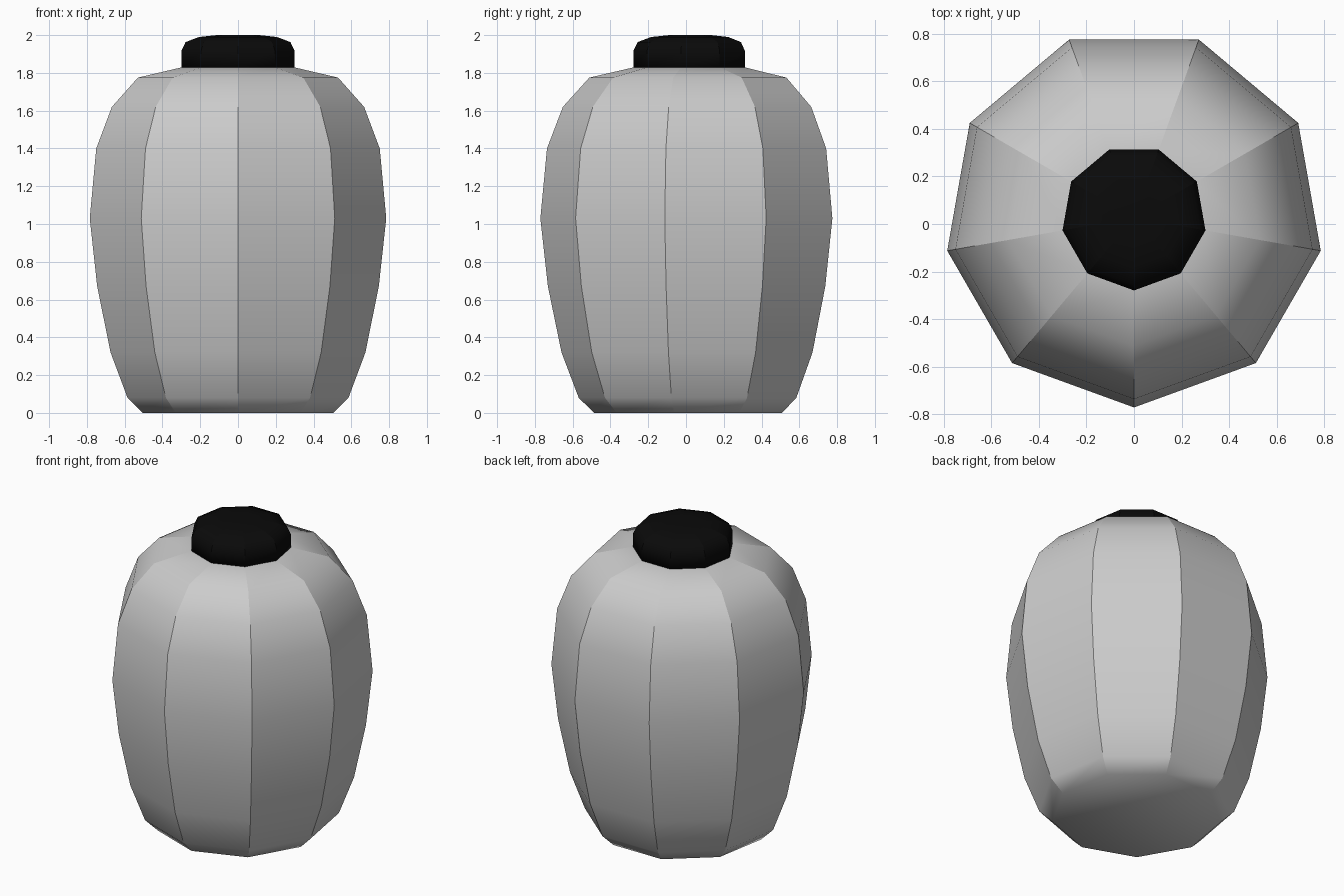
import bpy
import bmesh
from math import sin, cos, tau

SIDES = 9
CENTRE_Y = 0.026

cube = bpy.data.objects.get("Cube")
if cube:
    bpy.data.objects.remove(cube, do_unlink=True)


def make_material(name, value):
    mat = bpy.data.materials.new(name)
    mat.use_nodes = True
    colour = (value, value, value, 1)
    mat.diffuse_color = colour
    mat.node_tree.nodes["Principled BSDF"].inputs["Base Color"].default_value = colour
    return mat


def turned_part(name, profile, mat):
    """Nine-sided closed solid from (radius, height) pairs, one corner to the front."""
    bm = bmesh.new()
    rings = []
    for radius, z in profile:
        rings.append([bm.verts.new((radius * sin(tau * i / SIDES),
                                    CENTRE_Y - radius * cos(tau * i / SIDES), z))
                      for i in range(SIDES)])
    for low, high in zip(rings, rings[1:]):
        for i in range(SIDES):
            j = (i + 1) % SIDES
            bm.faces.new((low[i], low[j], high[j], high[i]))
    bm.faces.new(rings[0][::-1])
    bm.faces.new(rings[-1])
    for face in bm.faces:
        face.smooth = True
    # Facets stay crisp around the axis and smooth along the profile
    for low, high in zip(rings, rings[1:]):
        for a, b in zip(low, high):
            bm.edges.get((a, b)).smooth = False
    bmesh.ops.recalc_face_normals(bm, faces=bm.faces)
    mesh = bpy.data.meshes.new(name)
    bm.to_mesh(mesh)
    bm.free()
    mesh.materials.append(mat)
    obj = bpy.data.objects.new(name, mesh)
    bpy.context.collection.objects.link(obj)
    return obj


# Barrel-shaped body with a chamfered foot and sloping shoulder
turned_part("body", [(0.513, 0), (0.594, 0.08), (0.685, 0.32), (0.757, 0.67),
                     (0.797, 1.03), (0.762, 1.4), (0.678, 1.62),
                     (0.538, 1.775), (0.3, 1.83)],
            make_material("light grey", 0.6))

# Rounded cap
turned_part("cap", [(0.305, 1.825), (0.305, 1.915), (0.282, 1.963),
                    (0.21, 1.99), (0.115, 2.0)],
            make_material("black", 0.003))
